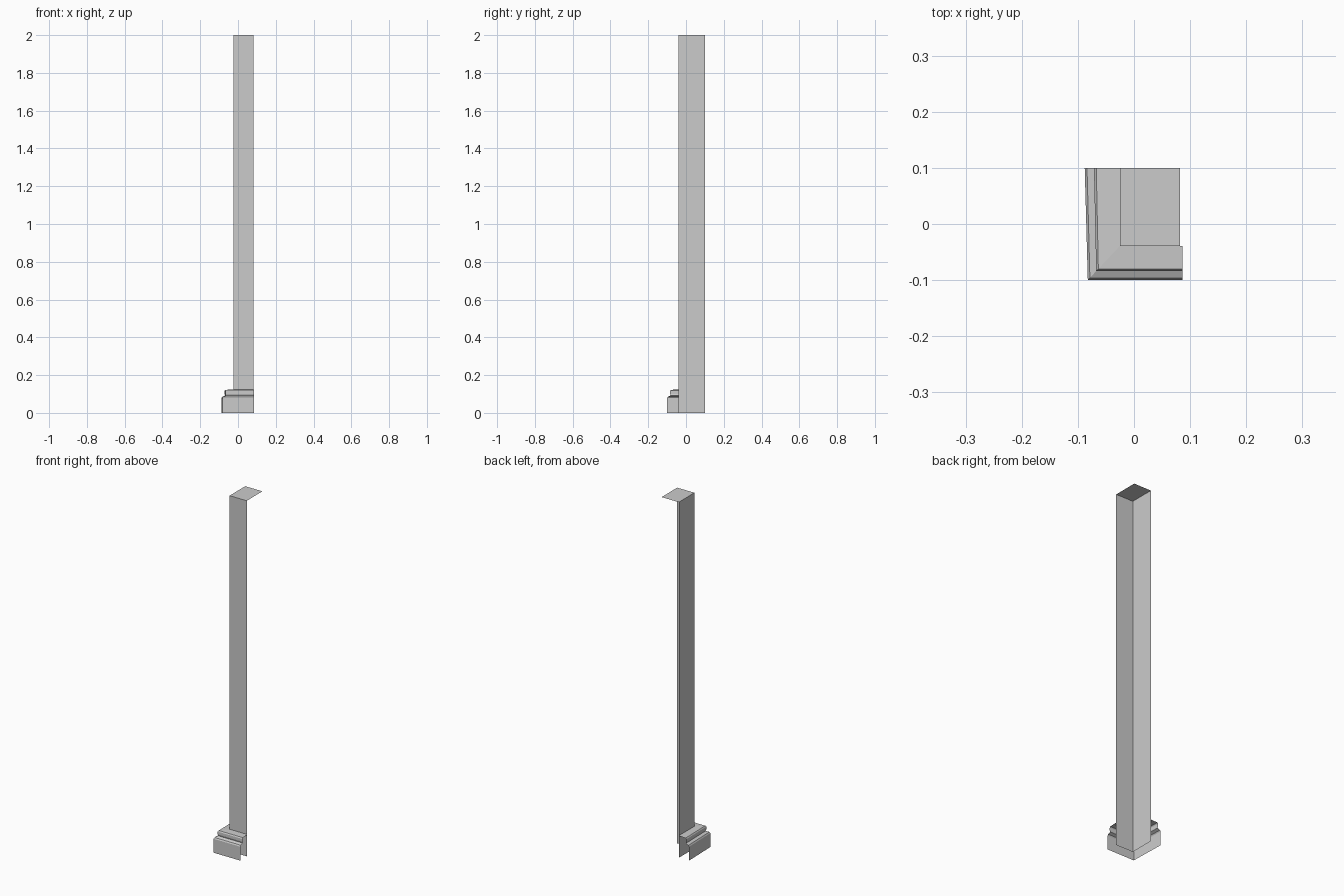
import bpy, bmesh

if "Cube" in bpy.data.objects:
    bpy.data.objects.remove(bpy.data.objects["Cube"])

X0, X1, Y0, Y1 = -0.025, 0.082, -0.039, 0.1   # post footprint


def make_object(name, rows, cap=False):
    """Skin rows of points into quads; optionally cap the last row as a face."""
    bm = bmesh.new()
    vs = [[bm.verts.new(p) for p in row] for row in rows]
    for a, b in zip(vs, vs[1:]):
        for i in range(len(a) - 1):
            bm.faces.new((a[i], a[i + 1], b[i + 1], b[i]))
    if cap:
        back_right = bm.verts.new((X1, Y1, rows[-1][0][2]))
        bm.faces.new(vs[-1] + [back_right])
    me = bpy.data.meshes.new(name)
    bm.to_mesh(me)
    bm.free()
    ob = bpy.data.objects.new(name, me)
    bpy.context.collection.objects.link(ob)
    return ob


# Open corner post: left wall, front wall and top only
make_object("corner_post",
            [[(X0, Y1, z), (X0, Y0, z), (X1, Y0, z)] for z in (0, 2)], cap=True)

# Skirting: moulding profile (distance from post, height) mitred round the corner
profile = [(0.061, 0), (0.061, 0.078), (0.057, 0.085), (0.042, 0.092),
           (0.045, 0.101), (0.045, 0.116), (0.041, 0.122), (0, 0.124)]
make_object("base_moulding",
            [[(X0 - d * 1.03, Y1, z), (X0 - d * 0.94, Y0 - d, z), (0.086, Y0 - d, z)]
             for d, z in profile])
